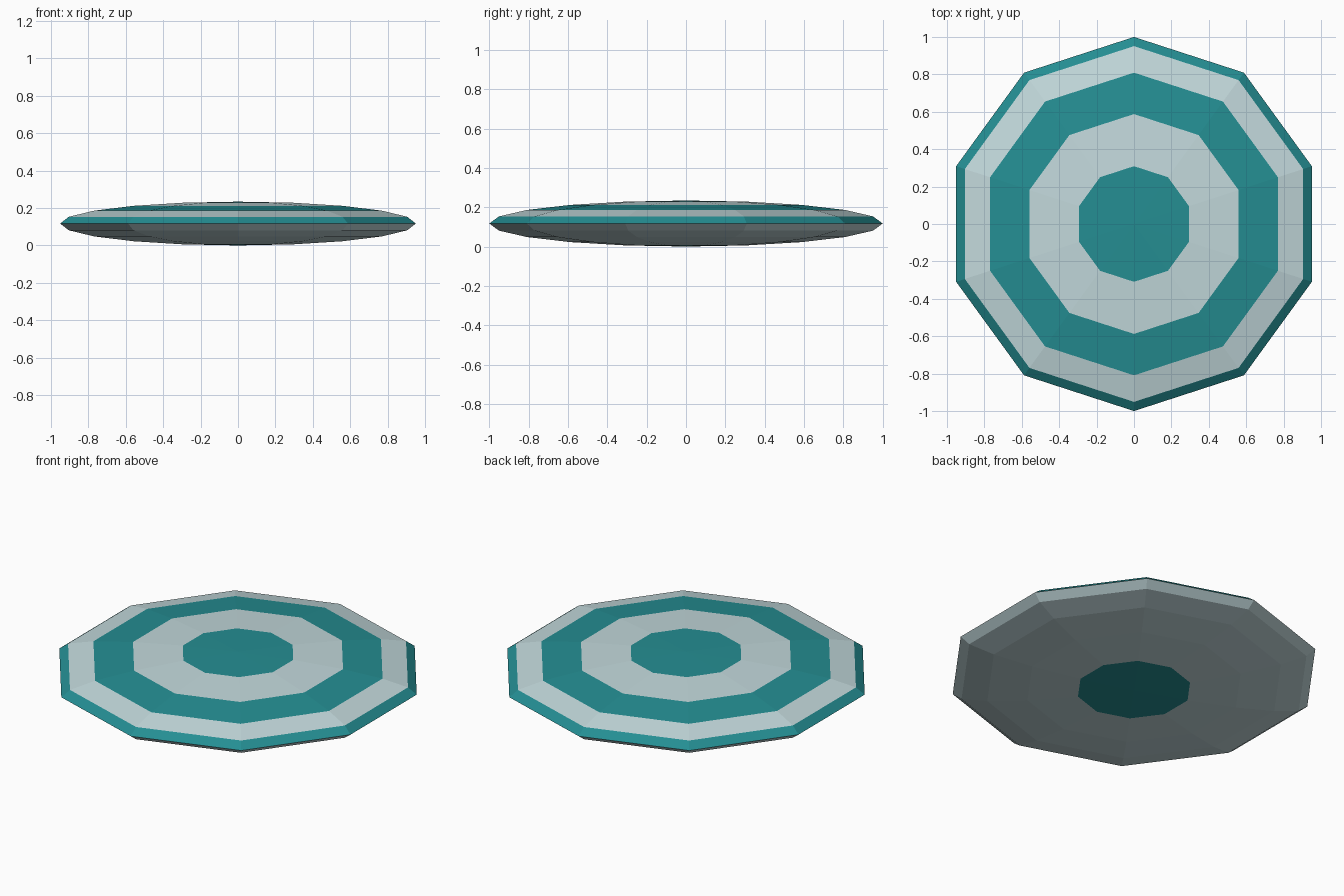
import bpy

SIDES = 10
HALF_HEIGHT = 0.117

if "Cube" in bpy.data.objects:
    bpy.data.objects.remove(bpy.data.objects["Cube"], do_unlink=True)


def material(name, rgb):
    mat = bpy.data.materials.new(name)
    mat.use_nodes = True
    colour = (*rgb, 1.0)
    mat.diffuse_color = colour
    mat.node_tree.nodes["Principled BSDF"].inputs["Base Color"].default_value = colour
    return mat


# Flattened ten-sided ball
bpy.ops.mesh.primitive_uv_sphere_add(segments=SIDES, ring_count=SIDES, radius=1)
disc = bpy.context.object
disc.name = disc.data.name = "striped_disc"
mesh = disc.data
for v in mesh.vertices:
    v.co.z = (v.co.z + 1) * HALF_HEIGHT

mesh.materials.append(material("pale_grey", (0.54, 0.69, 0.71)))
mesh.materials.append(material("teal", (0.018, 0.27, 0.29)))

# Alternating rings on top, plain underside with a teal centre
for face in mesh.polygons:
    outer = max(mesh.vertices[i].co.xy.length for i in face.vertices)
    centre, second, mid, fourth = (outer < r for r in (0.4, 0.7, 0.9, 0.97))
    on_top = face.center.z > HALF_HEIGHT
    teal = centre or (on_top and ((mid and not second) or not fourth))
    face.material_index = int(teal)
    face.use_smooth = False
